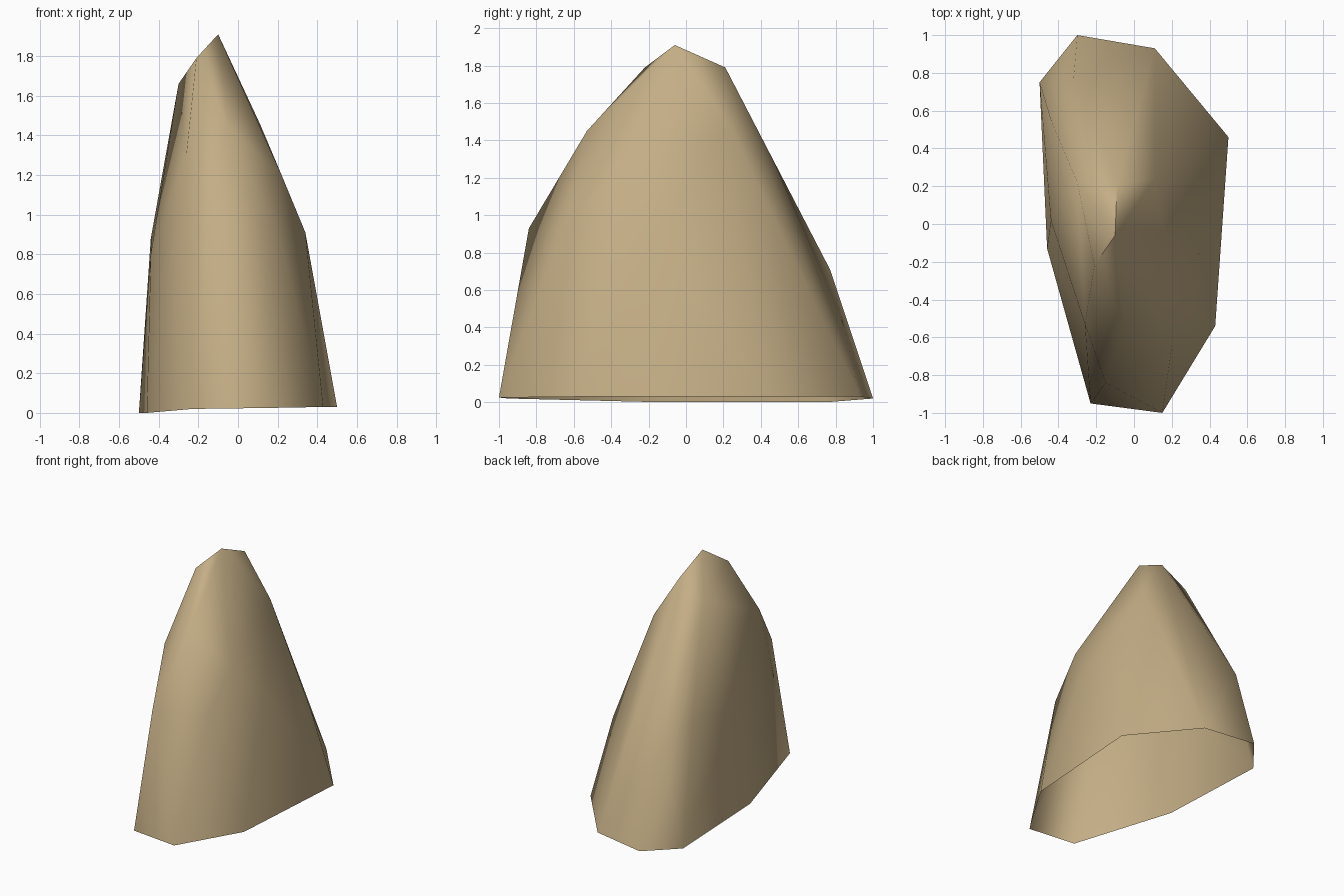
import bpy, bmesh, math

if "Cube" in bpy.data.objects:
    bpy.data.objects.remove(bpy.data.objects["Cube"])

# Footprint, read counter-clockwise seen from above (the base is slightly uneven)
base = [(-0.50, 0.75, 0.00), (-0.46, -0.13, 0.0), (-0.23, -0.95, 0.02), (0.15, -1.00, 0.025),
        (0.43, -0.54, 0.03), (0.50, 0.46, 0.03), (0.11, 0.93, 0.03), (-0.30, 1.00, 0.02)]
# Corners half way up
middle = [(-0.44, 0.55, 0.88), (-0.44, 0.02, 0.80), (-0.15, -0.84, 0.93), (0.20, -0.65, 0.92),
          (0.34, -0.16, 0.91), (0.39, 0.34, 0.63), (-0.32, 0.77, 0.71)]
# Shoulders and peak
top = [(-0.26, -0.53, 1.31), (-0.05, -0.53, 1.45), (0.22, -0.40, 1.20), (0.11, 0.24, 1.46),
       (-0.30, 0.22, 1.66), (-0.21, -0.22, 1.79), (-0.09, 0.21, 1.79), (-0.10, -0.06, 1.91)]

# Wrap the corners in a hull, then open the underside
bm = bmesh.new()
for p in base + middle + top:
    bm.verts.new(p)
bmesh.ops.convex_hull(bm, input=bm.verts[:])
bm.normal_update()
under = [f for f in bm.faces if f.normal.z < -0.7]
bmesh.ops.delete(bm, geom=under, context='FACES')
loose = [v for v in bm.verts if not v.link_faces]
bmesh.ops.delete(bm, geom=loose, context='VERTS')

mesh = bpy.data.meshes.new("rock")
bm.to_mesh(mesh)
bm.free()
rock = bpy.data.objects.new("rock", mesh)
bpy.context.collection.objects.link(rock)

# Sandy stone colour
stone = bpy.data.materials.new("sandy stone")
stone.diffuse_color = (0.55, 0.42, 0.235, 1)
stone.use_nodes = True
stone.node_tree.nodes["Principled BSDF"].inputs["Base Color"].default_value = stone.diffuse_color
mesh.materials.append(stone)

# Soft shading across the worn faces
bpy.context.view_layer.objects.active = rock
rock.select_set(True)
bpy.ops.object.shade_smooth_by_angle(angle=math.radians(60))
